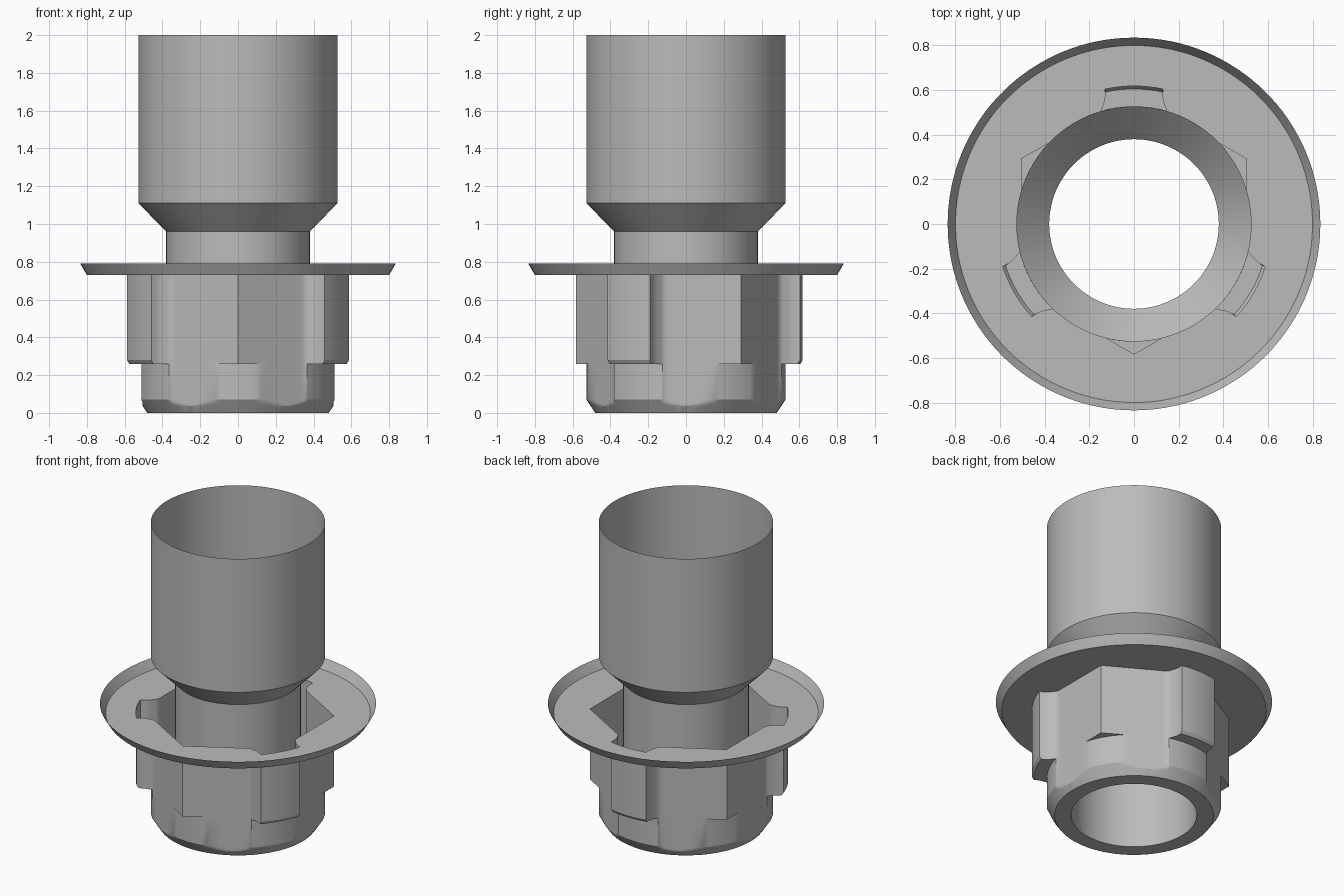
import bpy, bmesh
from math import sin, cos, atan2, hypot, radians, degrees

cube = bpy.data.objects.get("Cube")
if cube:
    bpy.data.objects.remove(cube, do_unlink=True)

grey = bpy.data.materials.new("plain grey")
grey.use_nodes = True
colour = (0.5, 0.5, 0.5, 1)
grey.diffuse_color = colour
grey.node_tree.nodes["Principled BSDF"].inputs["Base Color"].default_value = colour

NECK, TUBE, APOTHEM, LOBE = 0.38, 0.527, 0.505, 0.618
STEP_Z, FLANGE_Z = 0.26, 0.73


def skin(name, rings):
    """Join a stack of closed rings of points into one open sheet."""
    bm = bmesh.new()
    loops = [[bm.verts.new(p) for p in ring] for ring in rings]
    for low, high in zip(loops, loops[1:]):
        for i in range(len(low)):
            j = (i + 1) % len(low)
            bm.faces.new((low[i], low[j], high[j], high[i]))
    bmesh.ops.remove_doubles(bm, verts=bm.verts, dist=0.0002)
    mesh = bpy.data.meshes.new(name)
    bm.to_mesh(mesh)
    bm.free()
    mesh.materials.append(grey)
    obj = bpy.data.objects.new(name, mesh)
    bpy.context.collection.objects.link(obj)
    bpy.ops.object.select_all(action='DESELECT')
    obj.select_set(True)
    bpy.context.view_layer.objects.active = obj
    bpy.ops.object.shade_smooth_by_angle(angle=radians(25))
    return obj


def circle(radius, z, n=96):
    return [(radius * cos(radians(360 * i / n)), radius * sin(radians(360 * i / n)), z)
            for i in range(n)]


# Tube with a tapered shoulder and a narrow neck running down to the base
skin("tube", [circle(NECK, 0), circle(NECK, 0.96), circle(TUBE, 1.11), circle(TUBE, 2)])

# Half of one third of the socket outline, as (angle from lobe centre, radius)
half = [(a, LOBE) for a in (0, 3, 6, 9, 12.1)]
fillet = [(0.128, 0.575), (0.13, 0.556), (0.135, 0.537), (0.143, 0.518), (0.147, 0.506), (0.157, 0.493)]
half += [(degrees(atan2(x, y)), hypot(x, y)) for x, y in fillet]
half += [(a, APOTHEM / cos(radians(a - 30)))
         for a in (20, 23, 26, 30, 34, 38, 42, 46.6, 50, 53, 56, 60)]
third = [(-a, r) for a, r in half[-2:0:-1]] + half
outline = [(radians(a + turn), r) for turn in (90, 210, 330) for a, r in third]


def section(z, limit):
    """Socket outline at one height, trimmed to a round limit."""
    return [(min(r, limit) * cos(a), min(r, limit) * sin(a), z) for a, r in outline]


def disc(radius, z):
    return [(radius * cos(a), radius * sin(a), z) for a, r in outline]


# Socket: bottom ring, chamfered foot, round lower part, hexagon with three lobes
chamfer = [section(z, 0.48 + (TUBE - 0.48) * z / 0.07)
           for z in (0, 0.037, 0.042, 0.048, 0.055, 0.07)]
walls = [section(STEP_Z, TUBE), section(STEP_Z, 0.605),
         section(STEP_Z + 0.02, 1), section(FLANGE_Z, 1)]
skin("socket", [disc(NECK, 0)] + chamfer + walls)

# Flange: flat plate around the socket mouth with a flared rim
skin("flange", [section(FLANGE_Z, 1), disc(0.80, FLANGE_Z), disc(0.835, 0.79)])
